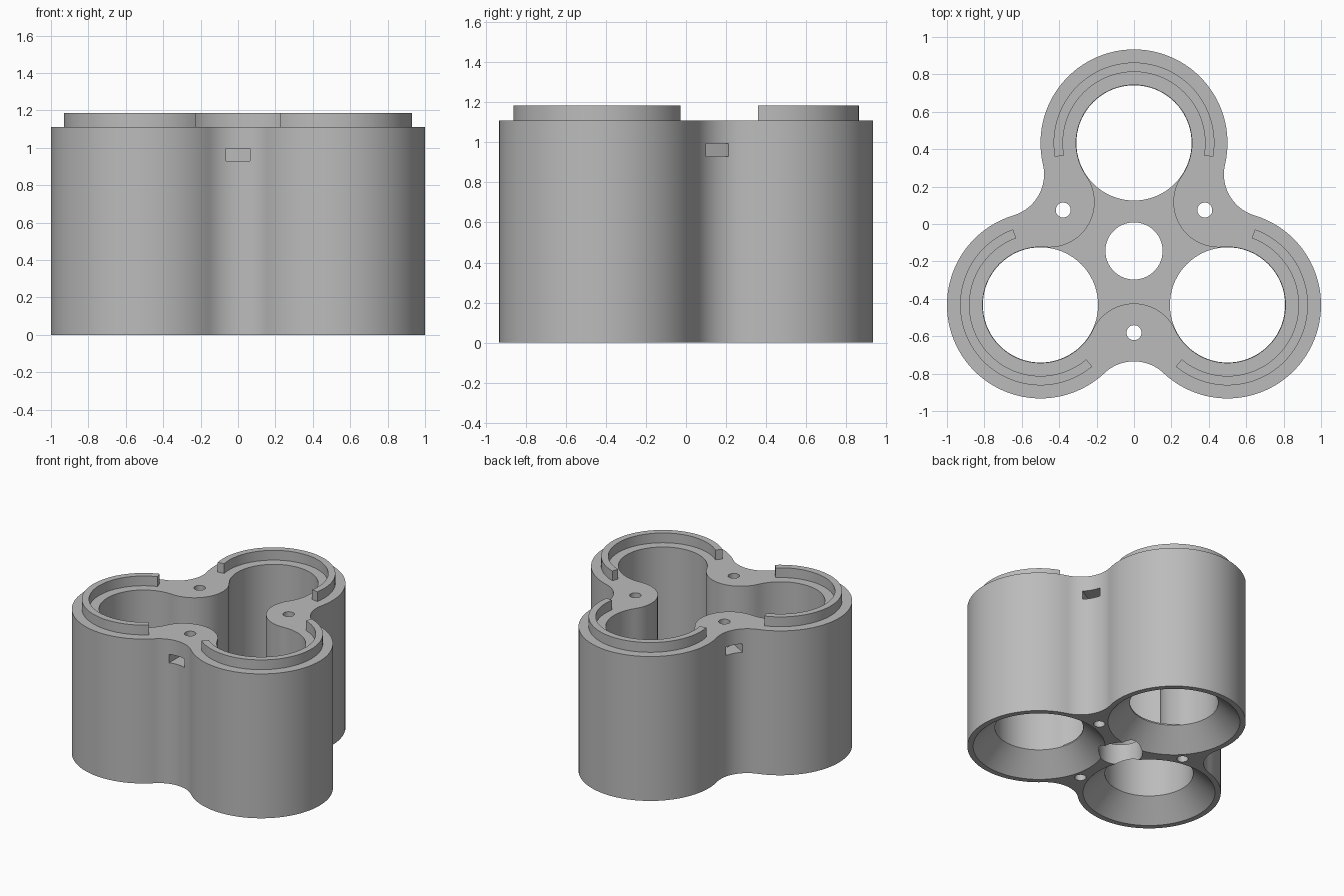
import bpy, bmesh
from math import sin, cos, pi, radians, sqrt, atan2
from mathutils import Vector

if "Cube" in bpy.data.objects:
    bpy.data.objects.remove(bpy.data.objects["Cube"], do_unlink=True)

MID = Vector((0, -0.144))      # centre of the three lobes
REACH = 1 / sqrt(3)            # distance from centre to a lobe
LOBES = [radians(a) for a in (90, 210, 330)]
VALLEYS = [a + pi / 3 for a in LOBES]
TOP, FLOOR, LIP_TOP = 1.11, 0.16, 1.185

grey = bpy.data.materials.new("plain grey")
grey.use_nodes = True
grey.diffuse_color = (0.5, 0.5, 0.5, 1)
grey.node_tree.nodes["Principled BSDF"].inputs["Base Color"].default_value = (0.5, 0.5, 0.5, 1)


def polar(centre, r, a):
    return centre + Vector((cos(a), sin(a))) * r


def arc(centre, r, a, b, n):
    return [polar(centre, r, a + (b - a) * i / n) for i in range(n + 1)]


def circle(centre, r, n=72):
    return arc(centre, r, 0, 2 * pi, n)[:-1]


def clover(r, fillet):
    """Three circles of radius r blended by tangent concave fillets."""
    dist = REACH / 2 + sqrt((r + fillet) ** 2 - 0.25)
    pts = []
    for a in LOBES:
        lobe = polar(MID, REACH, a)
        hollow = polar(MID, dist, a + pi / 3)
        d = hollow - lobe
        end = (atan2(d.y, d.x) - a + pi) % (2 * pi) - pi
        pts += arc(lobe, r, a - end, a + end, 56)
        start = a + end + pi
        turn = 2 * ((a + pi / 3 + pi) - start)
        turn = (turn + pi) % (2 * pi) - pi if abs(turn) > 2 * pi else turn
        pts += arc(hollow, fillet, start, start + turn, 24)[1:-1]
    return pts


def loft(name, *sections):
    """Solid through (height, outline) sections with matching point counts."""
    bm = bmesh.new()
    rings = [[bm.verts.new((p.x, p.y, z)) for p in pts] for z, pts in sections]
    for low, high in zip(rings, rings[1:]):
        for i in range(len(low)):
            bm.faces.new((low[i - 1], low[i], high[i], high[i - 1]))
    bm.faces.new(rings[0][::-1])
    bm.faces.new(rings[-1])
    bmesh.ops.recalc_face_normals(bm, faces=bm.faces)
    mesh = bpy.data.meshes.new(name)
    bm.to_mesh(mesh)
    bm.free()
    mesh.materials.append(grey)
    ob = bpy.data.objects.new(name, mesh)
    bpy.context.collection.objects.link(ob)
    return ob


def activate(ob):
    bpy.ops.object.select_all(action='DESELECT')
    ob.select_set(True)
    bpy.context.view_layer.objects.active = ob


def cut(body, cutter):
    cutter.hide_render = True
    mod = body.modifiers.new("cut", 'BOOLEAN')
    mod.operation, mod.solver, mod.object = 'DIFFERENCE', 'EXACT', cutter
    activate(body)
    bpy.ops.object.modifier_apply(modifier=mod.name)
    bpy.data.objects.remove(cutter, do_unlink=True)


# Three-lobed housing with an open cavity
outline = clover(0.5, 0.23)
housing = loft("housing", (0, outline), (TOP, outline))
inner = clover(0.31, 0.242)
cut(housing, loft("cavity_cutter", (FLOOR, inner), (1.3, inner)))

# Flared openings through the floor
for a in LOBES:
    c = polar(MID, REACH, a)
    cut(housing, loft("well_cutter", (-0.01, circle(c, 0.47)), (0.15, circle(c, 0.308)),
                      (0.25, circle(c, 0.308))))

# Central hole in the floor
hole = circle(MID, 0.153, 56)
cut(housing, loft("centre_cutter", (-0.1, hole), (0.3, hole)))

# Screw holes and side slots in the valleys
for a in VALLEYS:
    hole = circle(polar(MID, 0.437, a), 0.04, 32)
    cut(housing, loft("screw_cutter", (-0.1, hole), (1.3, hole)))
    side = Vector((-sin(a), cos(a))) * 0.065
    near, far = polar(MID, 0.37, a), polar(MID, 0.7, a)
    slot = [near - side, far - side, far + side, near + side]
    cut(housing, loft("slot_cutter", (0.93, slot), (0.995, slot)))

# Raised locating lips on the rim of each lobe
parts = [housing]
for name, a in zip(("back", "right", "left"), LOBES):
    c = polar(MID, REACH, a)
    span = radians(100)
    band = arc(c, 0.43, a - span, a + span, 48) + arc(c, 0.38, a + span, a - span, 48)
    parts.append(loft(name + "_lip", (TOP - 0.01, band), (LIP_TOP, band)))

for ob in parts:
    activate(ob)
    bpy.ops.object.shade_smooth_by_angle(angle=radians(30))
